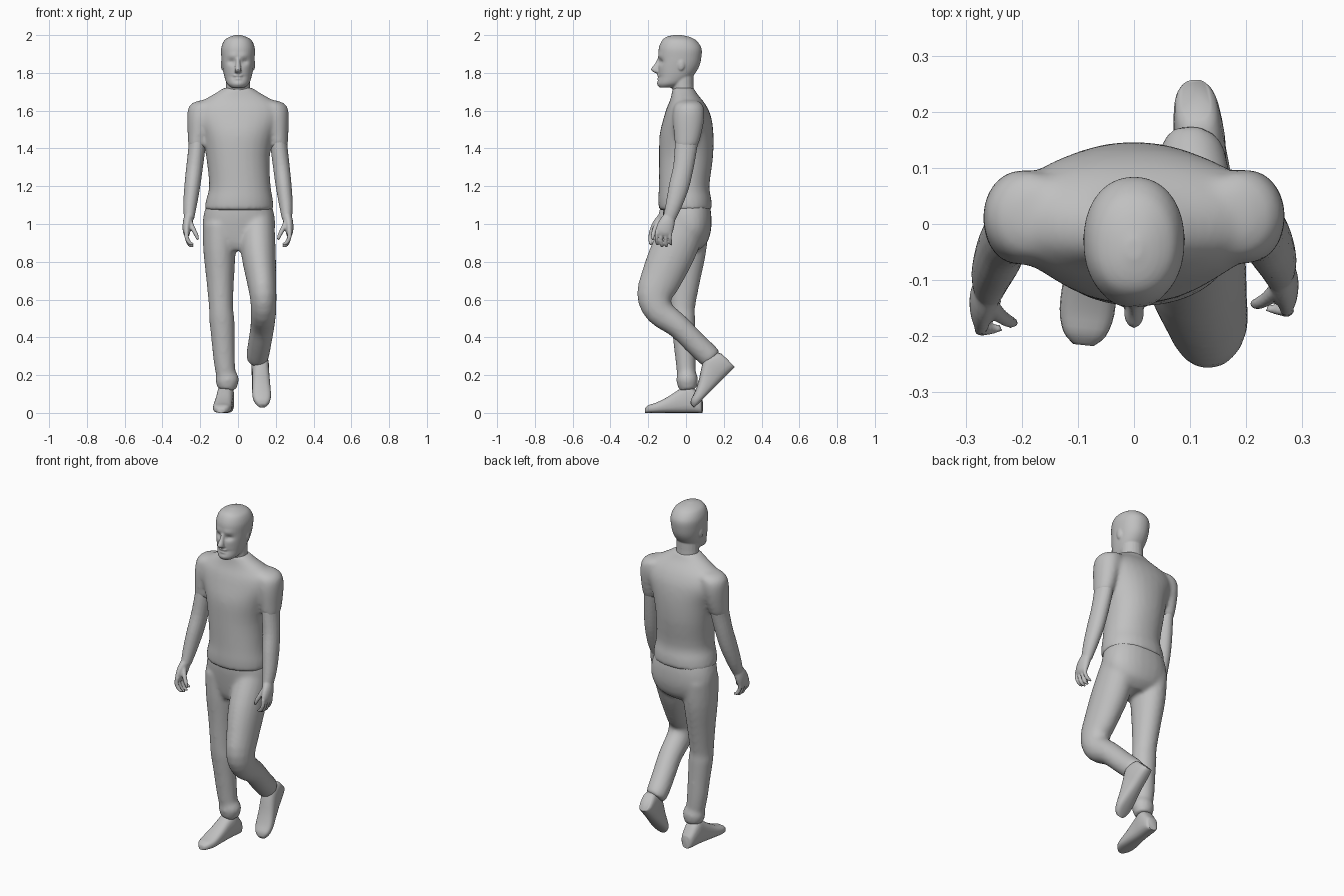
import bpy
import bmesh
import math
from mathutils import Vector, Matrix

cube = bpy.data.objects.get("Cube")
if cube:
    bpy.data.objects.remove(cube, do_unlink=True)

GREY = (0.53, 0.53, 0.53, 1.0)
UP = Vector((0, 0, 1))
FORWARD = Vector((0, -1, 0))
clay = bpy.data.materials.new("plain grey")
clay.use_nodes = True
clay.diffuse_color = GREY
clay.node_tree.nodes["Principled BSDF"].inputs["Base Color"].default_value = GREY
parts = []


def finish(bm, name):
    """Turn a bmesh into a named object with the grey material."""
    mesh = bpy.data.meshes.new(name)
    bm.to_mesh(mesh)
    bm.free()
    mesh.materials.append(clay)
    obj = bpy.data.objects.new(name, mesh)
    bpy.context.collection.objects.link(obj)
    parts.append(obj)
    return obj


def fuse(name, pieces, voxel, rounds):
    """Merge overlapping pieces into one softly blended skin."""
    bm = bmesh.new()
    for piece in pieces:
        bm.from_mesh(piece.data)
        parts.remove(piece)
        bpy.data.objects.remove(piece, do_unlink=True)
    obj = finish(bm, name)
    skin = obj.modifiers.new("skin", "REMESH")
    skin.mode = "VOXEL"
    skin.voxel_size = voxel
    skin.use_smooth_shade = True
    soften = obj.modifiers.new("soften", "SMOOTH")
    soften.factor = 0.5
    soften.iterations = rounds


def smooth_path(rings, steps):
    """Catmull-Rom interpolation of ring rows (x, y, z, width, depth)."""
    rows = [Vector(r) for r in rings]
    result = []
    for i in range(len(rows) - 1):
        a, b, c = rows[max(i - 1, 0)], rows[i], rows[i + 1]
        d = rows[min(i + 2, len(rows) - 1)]
        for s in range(steps):
            t = s / steps
            result.append(b + ((c - a) * t + (a * 2 - b * 5 + c * 4 - d) * t * t
                               + (b * 3 - a - c * 3 + d) * t ** 3) / 2)
    return result + [rows[-1]]


def loft(name, rings, sides=20, steps=3, power=2.0, axis=None, tweak=None):
    """Skin rounded sections along a path; a fixed axis keeps them parallel."""
    rows = smooth_path(rings, steps)
    centres = [Vector(r[:3]) for r in rows]
    bm = bmesh.new()
    loops = []
    for i, row in enumerate(rows):
        along = axis
        if axis is None:
            along = centres[min(i + 1, len(rows) - 1)] - centres[max(i - 1, 0)]
            along.normalize()
        across = Vector((1, 0, 0))
        across = (across - along * along.dot(across)).normalized()
        deep = along.cross(across)
        loop = []
        for k in range(sides):
            angle = math.tau * k / sides
            c, s = math.cos(angle), math.sin(angle)
            u = math.copysign(abs(c) ** (2 / power), c) * max(row[3], 0.002)
            v = math.copysign(abs(s) ** (2 / power), s) * max(row[4], 0.002)
            point = centres[i] + across * u + deep * v
            loop.append(bm.verts.new(tweak(point) if tweak else point))
        loops.append(loop)
    for low, high in zip(loops, loops[1:]):
        for k in range(sides):
            n = (k + 1) % sides
            bm.faces.new((low[k], low[n], high[n], high[k]))
    bm.faces.new(loops[0])
    bm.faces.new(loops[-1])
    bmesh.ops.recalc_face_normals(bm, faces=bm.faces)
    return finish(bm, name)


def ball(name, centre, size):
    bm = bmesh.new()
    bmesh.ops.create_uvsphere(bm, u_segments=14, v_segments=10, radius=1)
    bmesh.ops.transform(bm, verts=bm.verts,
                        matrix=Matrix.Translation(centre) @ Matrix.Diagonal((*size, 1)))
    return finish(bm, name)


# Shirt body, hem to collar
shirt = [loft("shirt_body", [
    (.005, -.003, 1.072, .184, .141), (.008, -.006, 1.13, .177, .141),
    (.01, -.01, 1.2, .163, .134), (0, 0, 1.35, .168, .143),
    (0, .003, 1.47, .192, .143), (0, .008, 1.56, .23, .127),
    (0, .006, 1.615, .23, .108), (0, .002, 1.652, .19, .088),
    (0, -.008, 1.688, .128, .068), (0, -.015, 1.722, .074, .056)],
    sides=28, power=2.15, axis=UP)]

# Trouser seat
seat = loft("seat", [
    (.005, 0, 1.12, .165, .122), (.005, .006, 1.05, .187, .128),
    (.005, .01, .97, .19, .123), (.005, .005, .9, .155, .106),
    (.005, -.01, .86, .07, .075)], sides=28, power=2.3, axis=UP)

# Straight supporting leg with a turned-up cuff
right_leg = loft("right_leg", [
    (-.098, .005, 1.0, .09, .115), (-.098, 0, .86, .086, .108),
    (-.094, -.01, .7, .073, .085), (-.09, -.02, .56, .064, .068),
    (-.086, -.017, .5, .067, .066), (-.08, -.01, .4, .062, .06),
    (-.073, -.002, .28, .057, .054), (-.063, .003, .19, .051, .049)])
cuff = loft("cuff", [
    (-.062, .003, .215, .05, .047), (-.058, .006, .18, .063, .058),
    (-.058, .008, .15, .057, .054), (-.06, .01, .125, .049, .047)])

# Bent trailing leg
left_leg = loft("left_leg", [
    (.102, 0, 1.0, .092, .112), (.108, -.07, .85, .092, .12),
    (.122, -.128, .72, .08, .11), (.133, -.165, .62, .071, .095),
    (.135, -.138, .535, .067, .077), (.129, -.04, .458, .064, .064),
    (.115, .05, .368, .062, .062), (.104, .12, .302, .06, .061),
    (.104, .143, .28, .05, .053)])
fuse("trousers", [seat, right_leg, cuff, left_leg], .01, 10)


def shoe(name, origin, pitch, yaw, heel):
    """Shoe with a flat sole, placed by its ankle point on the sole."""
    turn = Matrix.Rotation(yaw, 4, "Z") @ Matrix.Rotation(pitch, 4, "X")
    place = Matrix.Translation(origin) @ turn
    profile = [(.084, .026, heel), (.07, .038, heel + .02), (.02, .045, .15),
               (-.03, .045, .13), (-.1, .048, .085), (-.16, .049, .055),
               (-.2, .038, .042), (-.22, .018, .025)]
    loft(name, [(0, y, h / 2, w, h / 2) for y, w, h in profile], power=2.8,
         axis=FORWARD, tweak=lambda p: place @ Vector((p.x, p.y, max(p.z, 0.0))))


shoe("right_shoe", (-.067, .003, 0), 0, math.radians(-6), .07)
shoe("left_shoe", (.112, .198, .183), math.radians(45), math.radians(6), .1)


# Arms, sleeves and hands
def arm(side, label, swing):
    def place(p):
        return Vector((p.x * side, p.y - swing * max(1.6 - p.z, 0), p.z))

    def piece(name, rings, **options):
        return loft(label + name, rings, tweak=place, **options)

    shirt.append(piece("_sleeve", [
        (.16, .015, 1.655, .04, .04), (.175, .015, 1.64, .068, .068),
        (.192, .015, 1.61, .074, .082), (.204, .012, 1.55, .066, .084),
        (.212, .006, 1.47, .055, .073), (.217, -.002, 1.41, .047, .061)],
        axis=UP))
    limb = [piece("_forearm", [
        (.213, .004, 1.47, .046, .062), (.218, -.005, 1.4, .045, .059),
        (.23, -.02, 1.3, .044, .054), (.242, -.045, 1.2, .042, .053),
        (.254, -.075, 1.1, .036, .043), (.259, -.1, 1.03, .027, .033)]),
        piece("_palm", [
            (.259, -.098, 1.04, .026, .032), (.268, -.115, 1.0, .025, .043),
            (.272, -.13, .96, .02, .045), (.27, -.135, .94, .014, .037)])]
    for k in range(4):
        y = -.17 + k * .024
        tip = .9 - .01 * (k in (1, 2))
        limb.append(piece("_finger", [
            (.272, y + .005, .965, .013, .011), (.272, y, .93, .012, .0095),
            (.256, y + .003, tip, .011, .009), (.236, y + .006, tip - .008, .007, .006)],
            sides=8))
    limb.append(piece("_thumb", [
        (.258, -.125, 1.015, .016, .018), (.238, -.145, .975, .013, .014),
        (.22, -.155, .94, .011, .011), (.212, -.155, .915, .007, .006)], sides=8))
    fuse(label + "_arm", limb, .005, 2)


arm(1, "left", -.02)
arm(-1, "right", .03)
fuse("shirt", shirt, .01, 16)

# Neck
neck = loft("neck", [(0, .0, 1.66, .07, .06), (0, -.015, 1.71, .065, .057),
                     (0, -.02, 1.8, .062, .06)], axis=UP)


# Head with eye sockets, brow and mouth shaped into the front
def sculpt_face(p):
    if p.y < -.08:
        def bump(x, z, wide, tall):
            return math.exp(-((abs(p.x) - x) / wide) ** 2 - ((p.z - z) / tall) ** 2)
        p.y += .014 * bump(.034, 1.858, .02, .014)
        p.y -= .005 * bump(.03, 1.892, .03, .014)
        p.y += .008 * bump(0, 1.777, .035, .006)
        p.y -= .006 * bump(0, 1.742, .03, .014)
    return p


head = loft("skull", [
    (0, -.1, 1.722, .034, .04), (0, -.08, 1.742, .058, .068),
    (0, -.056, 1.78, .072, .09), (0, -.04, 1.83, .082, .108),
    (0, -.032, 1.88, .088, .113), (0, -.031, 1.93, .089, .113),
    (0, -.036, 1.97, .074, .092), (0, -.042, 1.99, .046, .062),
    (0, -.045, 2.001, .012, .016)],
    sides=40, steps=5, power=2.15, axis=UP, tweak=sculpt_face)

# Nose, lips and ears
nose = loft("nose", [
    (0, -.135, 1.885, .01, .012), (0, -.146, 1.85, .012, .018),
    (0, -.16, 1.822, .017, .026), (0, -.155, 1.806, .018, .021),
    (0, -.146, 1.798, .012, .01)], sides=12, axis=UP)
face = [neck, head, nose,
        ball("upper_lip", (0, -.142, 1.786), (.026, .011, .007)),
        ball("lower_lip", (0, -.141, 1.768), (.022, .011, .007))]
for side in (1, -1):
    face.append(ball("ear", (side * .081, -.026, 1.845), (.01, .02, .033)))
fuse("head", face, .005, 3)

# Smooth shading with crisp edges on the shoes
for obj in bpy.context.selected_objects:
    obj.select_set(False)
for obj in parts:
    obj.select_set(True)
bpy.context.view_layer.objects.active = parts[0]
bpy.ops.object.shade_smooth_by_angle(angle=math.radians(50))
